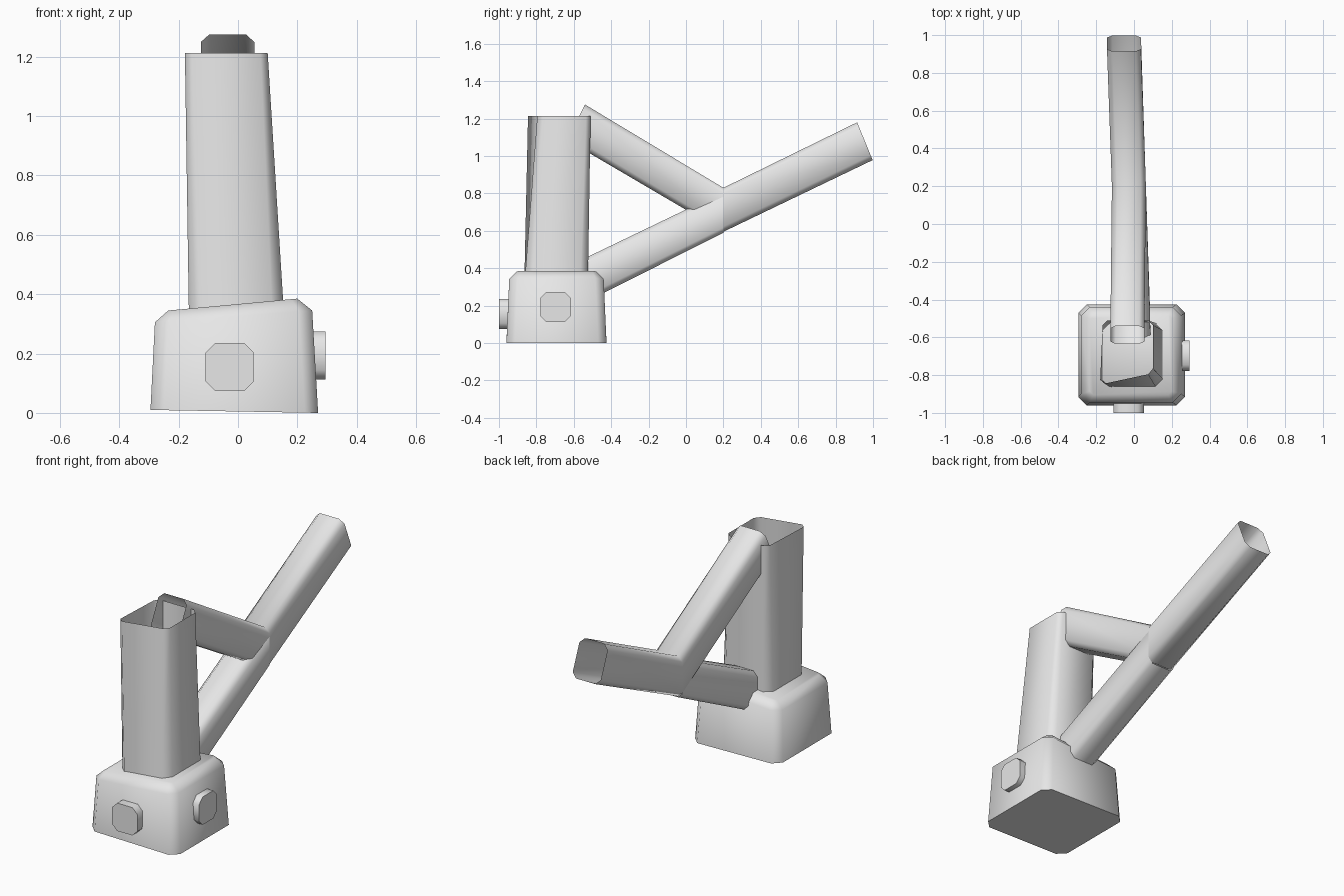
import bpy, bmesh, math
from mathutils import Vector

if "Cube" in bpy.data.objects:
    bpy.data.objects.remove(bpy.data.objects["Cube"], do_unlink=True)

GREY = (0.8, 0.8, 0.8, 1)
mat = bpy.data.materials.new("light grey")
mat.use_nodes = True
mat.diffuse_color = GREY
mat.node_tree.nodes["Principled BSDF"].inputs["Base Color"].default_value = GREY


def chamfered(corners, cut):
    """Turn four corners into an eight-sided ring."""
    pts = [Vector(c) for c in corners]
    ring = []
    for i, p in enumerate(pts):
        for q in (pts[i - 1], pts[(i + 1) % 4]):
            ring.append(p + (q - p).normalized() * cut)
    return ring


def loft(name, rings, cap_start=False, cap_end=False):
    """Skin matching rings, leaving the ends open unless capped."""
    bm = bmesh.new()
    loops = [[bm.verts.new(p) for p in ring] for ring in rings]
    for a, b in zip(loops, loops[1:]):
        for i in range(len(a)):
            j = (i + 1) % len(a)
            bm.faces.new((a[i], a[j], b[j], b[i]))
    if cap_start:
        bm.faces.new(loops[0][::-1])
    if cap_end:
        bm.faces.new(loops[-1])
    mesh = bpy.data.meshes.new(name)
    bm.to_mesh(mesh)
    bm.free()
    mesh.materials.append(mat)
    obj = bpy.data.objects.new(name, mesh)
    bpy.context.collection.objects.link(obj)
    bpy.ops.object.select_all(action="DESELECT")
    bpy.context.view_layer.objects.active = obj
    obj.select_set(True)
    bpy.ops.object.shade_smooth_by_angle(angle=math.radians(50))
    return obj


def level(x0, x1, y0, y1, z_left, z_right):
    """Four corners of a roughly horizontal slice, counter-clockwise."""
    return [(x0, y0, z_left), (x1, y0, z_right), (x1, y1, z_right), (x0, y1, z_left)]


def arm_ring(xc, top, bottom, half=0.09):
    """Tube slice from its top and bottom points, given as (y, z)."""
    corners = [(xc - half, *bottom), (xc - half, *top), (xc + half, *top), (xc + half, *bottom)]
    return chamfered(corners, 0.028)


# Base block: tapered sides, slanted top, chamfered edges
loft("base", [
    chamfered(level(-0.295, 0.27, -0.96, -0.425, 0.01, 0), 0.045),
    chamfered(level(-0.28, 0.25, -0.945, -0.44, 0.305, 0.345), 0.045),
    chamfered(level(-0.235, 0.2, -0.905, -0.48, 0.345, 0.385), 0.02),
], True, True)

# Hollow upright column, open at the top with a skewed front
loft("column", [
    chamfered(level(-0.165, 0.157, -0.865, -0.525, 0.3, 0.3), 0.04),
    chamfered([(-0.18, -0.85, 1.213), (0.1, -0.79, 1.213),
               (0.1, -0.51, 1.213), (-0.165, -0.51, 1.213)], 0.025),
])

# Bent arm: down from the column, mitred, then up to the open end
loft("bent_arm", [
    arm_ring(-0.035, (-0.54, 1.275), (-0.635, 1.085)),
    arm_ring(-0.027, (0.2, 0.83), (0.2, 0.595)),
    arm_ring(-0.053, (0.915, 1.18), (0.998, 0.978)),
])

# Straight brace from the base to the bend
loft("brace", [
    arm_ring(-0.003, (-0.6, 0.425), (-0.505, 0.235)),
    arm_ring(-0.027, (0.2, 0.81), (0.2, 0.59)),
])


# Octagonal knobs on the front and the left side
def knob(name, center, direction, depth):
    d = Vector(direction)
    side = Vector((0, 0, 1)).cross(d)
    c, h = Vector(center), 0.081
    corners = [c + side * (h * s) + Vector((0, 0, h * t))
               for s, t in ((-1, -1), (1, -1), (1, 1), (-1, 1))]
    outer = chamfered(corners, 0.032)
    loft(name, [[p - d * depth for p in outer], outer], True, True)


knob("front_knob", (-0.028, -1, 0.155), (0, -1, 0), 0.1)
knob("side_knob", (0.295, -0.697, 0.193), (1, 0, 0), 0.1)
